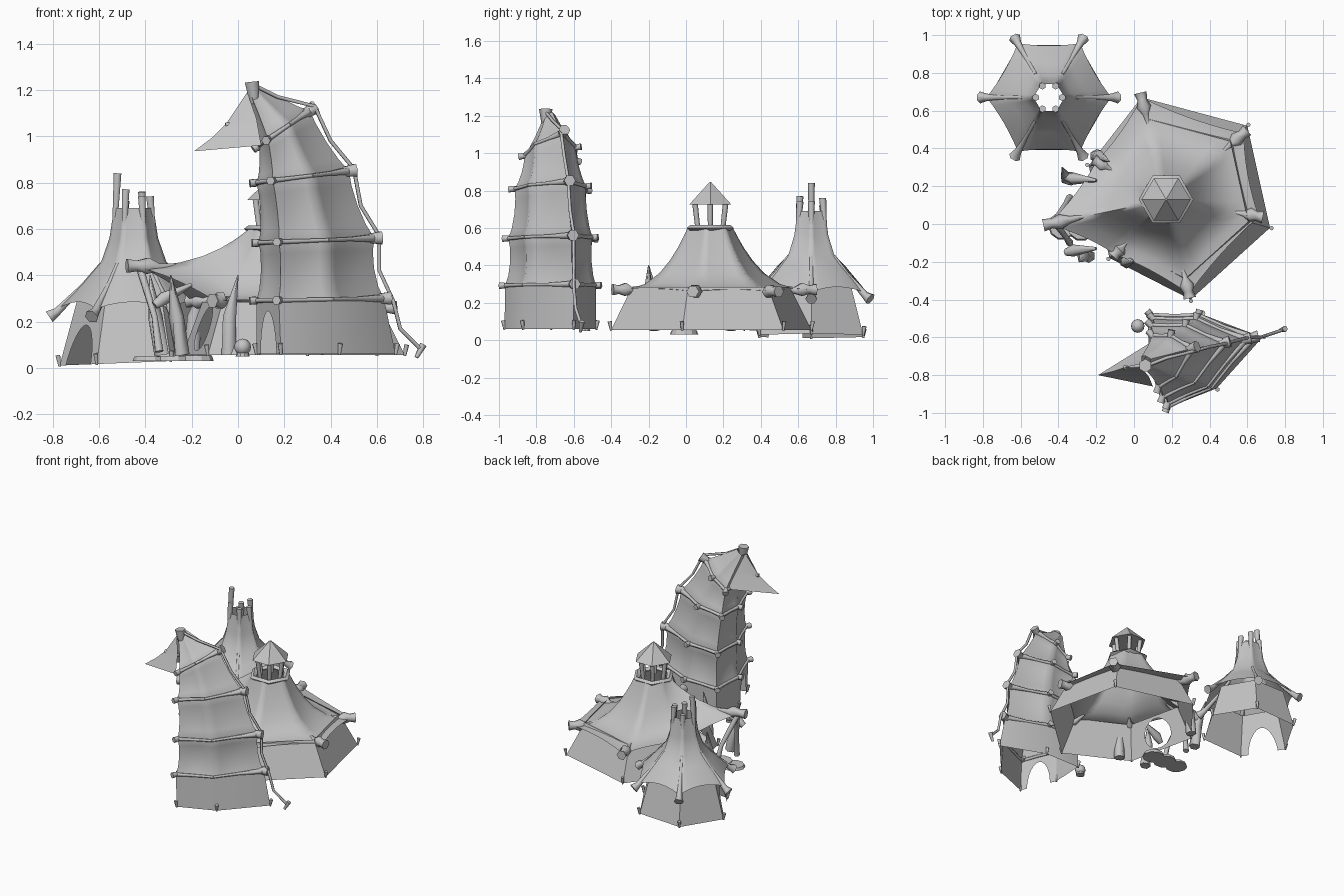
import bpy, bmesh, math
from mathutils import Vector as V

if "Cube" in bpy.data.objects:
    bpy.data.objects.remove(bpy.data.objects["Cube"])

canvas = bpy.data.materials.new("canvas_grey")
canvas.use_nodes = True
GREY = (0.55, 0.55, 0.55, 1)
canvas.diffuse_color = GREY
canvas.node_tree.nodes["Principled BSDF"].inputs["Base Color"].default_value = GREY


def finish(name, bm, angle=50):
    bmesh.ops.remove_doubles(bm, verts=bm.verts, dist=0.0005)
    bmesh.ops.recalc_face_normals(bm, faces=bm.faces)
    me = bpy.data.meshes.new(name)
    bm.to_mesh(me)
    bm.free()
    me.materials.append(canvas)
    for p in me.polygons:
        p.use_smooth = True
    me.set_sharp_from_angle(angle=math.radians(angle))
    ob = bpy.data.objects.new(name, me)
    bpy.context.collection.objects.link(ob)


def skin(bm, rings, closed=True, caps=False):
    """Join successive rings of points with quads."""
    vs = [[bm.verts.new(p) for p in r] for r in rings]
    n = len(vs[0])
    for a, b in zip(vs, vs[1:]):
        for i in range(n if closed else n - 1):
            j = (i + 1) % n
            bm.faces.new((a[i], a[j], b[j], b[i]))
    if caps:
        bm.faces.new(vs[0])
        bm.faces.new(vs[-1])


def loft(name, rings, caps=False, angle=50):
    bm = bmesh.new()
    skin(bm, rings, True, caps)
    finish(name, bm, angle)


def tube(name, pts, radii, sides=6):
    pts = [V(p) for p in pts]
    rings = []
    for i, p in enumerate(pts):
        d = pts[min(i + 1, len(pts) - 1)] - pts[max(i - 1, 0)]
        q = d.to_track_quat('Z', 'Y')
        ring = [math.tau * k / sides for k in range(sides)]
        rings.append([p + q @ V((math.cos(t), math.sin(t), 0)) * radii[i] for t in ring])
    loft(name, rings, True, 65)


def drape(corners, centre, sag, lift=0.0, n=6):
    """Subdivide a ring of corners, pulling each edge inward and up."""
    out = []
    for a, b in zip(corners, corners[1:] + corners[:1]):
        for k in range(n):
            u = k / n
            p = a.lerp(b, u)
            w = 4 * u * (1 - u)
            flat = V((centre.x - p.x, centre.y - p.y, 0)) * sag * w
            out.append(p + flat + V((0, 0, lift * w)))
    return out


def walls(name, low, high, door, half, height, arch=True):
    """Flat wall panels, one of them pierced by an arch or a round hole."""
    bm = bmesh.new()
    for i in range(len(low)):
        j = (i + 1) % len(low)

        def at(u, v):
            return low[i].lerp(low[j], u).lerp(high[i].lerp(high[j], u), v)
        if i != door:
            skin(bm, [[at(0, 0), at(1, 0)], [at(0, 1), at(1, 1)]], False)
            continue
        span = math.pi if arch else math.tau
        inner, outer = [], []
        for k in range(25):
            c, s = math.cos(span * k / 24), math.sin(span * k / 24)
            m = max(abs(c), abs(s))
            base, size = (0, 1) if arch else (0.5, 0.5)
            inner.append(at(0.5 + half * c, base + height * s))
            outer.append(at(0.5 + 0.5 * c / m, base + size * s / m))
        skin(bm, [inner, outer], False)
    finish(name, bm, 40)


def pegs(name, corners, centre):
    for i, p in enumerate(corners):
        out = V((p.x - centre.x, p.y - centre.y, 0)).normalized()
        tube(f"{name}_{i}", [p - V((0, 0, 0.004)), p + out * 0.008 + V((0, 0, 0.045))], [0.006, 0.012])


def ball(name, p, r):
    bm = bmesh.new()
    bmesh.ops.create_uvsphere(bm, u_segments=12, v_segments=8, radius=r)
    bmesh.ops.translate(bm, verts=bm.verts, vec=p)
    finish(name, bm)


def disc(name, p, r, h, sides=10, top=0.9):
    rings = [[p + V((math.cos(t) * r * s, math.sin(t) * r * s, z))
              for t in [math.tau * k / sides for k in range(sides)]] for s, z in ((1, 0), (top, h))]
    loft(name, rings, True, 30)


# ---- Small six-sided tent ----
c = V((-0.45, 0.67, 0))
dirs = [V((math.cos(k * math.pi / 3), math.sin(k * math.pi / 3), 0)) for k in range(6)]
profile = [(0.085, 0.69), (0.105, 0.56), (0.14, 0.46), (0.22, 0.365), (0.33, 0.255)]
loft("small_tent_roof", [drape([c + d * r + V((0, 0, z)) for d in dirs], c, 0.04, 0.03 * (z < 0.4))
                         for r, z in profile], angle=80)
foot = [c + d * 0.32 for d in dirs]
for p in foot:
    p.z = 0.01 + 0.04 * (p.x + 0.77)
walls("small_tent_wall", foot, [c + d * 0.245 + V((0, 0, 0.29)) for d in dirs], 3, 0.33, 0.62)
pegs("small_tent_peg", foot, c)
for i, (d, top) in enumerate(zip(dirs, (0.74, 0.76, 0.72, 0.84, 0.77, 0.74))):
    tube(f"small_tent_rib_{i}", [c + d * r + V((0, 0, z - 0.012)) for r, z in profile[2:]]
         + [c + d * 0.365 + V((0, 0, 0.22))], [0.01, 0.012, 0.02, 0.032])
    tube(f"small_tent_pole_{i}", [c + d * 0.085 + V((0, 0, 0.56)), c + d * 0.07 + V((0, 0, top))],
         [0.011, 0.019])

# ---- Large tent with a porch ridge ----
c = V((0.17, 0.13, 0))
eaves = [V(p) for p in ((0.66, 0.04, 0.26), (0.58, 0.48, 0.26), (0.04, 0.67, 0.27), (-0.2, 0.33, 0.29),
                        (-0.45, 0.0, 0.44), (-0.1, -0.16, 0.29), (0.29, -0.37, 0.27))]


def ridge(e, t, drop=0.0):
    d = V((e.x - c.x, e.y - c.y, 0))
    r = 0.125 + (d.length - 0.125) * t
    return c + d.normalized() * r + V((0, 0, e.z - drop + (0.6 - e.z) * max(0, 1 - t) ** 2.6))


steps = [0, 0.06, 0.14, 0.25, 0.4, 0.6, 0.8, 1]
loft("large_tent_roof", [drape([ridge(e, t) for e in eaves], c, 0.12 * t * (1.3 - t), 0.01 * t)
                         for t in steps], angle=80)
for i, e in enumerate(eaves):
    tube(f"large_tent_rib_{i}", [ridge(e, t, d) for t, d in ((0.6, 0.01), (0.78, 0.01), (0.88, 0), (0.97, 0),
                                                             (1.06, 0))], [0.006, 0.02, 0.04, 0.026, 0.034])
foot = [V((x, y, 0.055)) for x, y in ((0.72, -0.02), (0.6, 0.52), (0.04, 0.67), (-0.24, 0.31),
                                      (-0.13, -0.18), (0.3, -0.4))]
high = [c.lerp(p, 0.79) for p in foot]
for p in high:
    p.z = 0.285
walls("large_tent_wall", foot, high, 3, 0.24, 0.42, False)
pegs("large_tent_peg", foot, c)

# Smoke vent with posts and a pointed cap
loft("vent_collar", [[c + d * r + V((0, 0, z)) for d in dirs]
                     for r, z in ((0.125, 0.585), (0.145, 0.6), (0.125, 0.615), (0.1, 0.6))])
for i, d in enumerate(dirs):
    tube(f"vent_post_{i}", [c + d * 0.075 + V((0, 0, 0.58)), c + d * 0.095 + V((0, 0, 0.735))], [0.013, 0.015])
disc("vent_cap", c + V((0, 0, 0.725)), 0.13, 0.12, 6, 0.04)

# Porch: steps, tusks, posts and spikes
for i, (x, r) in enumerate(((-0.18, 0.075), (-0.28, 0.08), (-0.38, 0.075))):
    disc(f"porch_step_{i}", V((x, -0.01, 0.03)), r, 0.024 - 0.003 * i)
for i, (x, y, tx, ty) in enumerate(((-0.24, -0.17, -0.29, -0.2), (-0.04, -0.2, 0.0, -0.2),
                                    (-0.33, 0.24, -0.38, 0.3), (-0.2, 0.36, -0.13, 0.33))):
    tube(f"tusk_{i}", [(x, y, 0.055), ((x * 2 + tx) / 3 - 0.01, y, 0.22), (tx, ty, 0.4)], [0.036, 0.033, 0.003])
for i, s in enumerate((-1, 1)):
    tube(f"porch_post_{i}", [(-0.34, 0.02 + s * 0.12, 0.07), (-0.36, 0.02 + s * 0.09, 0.22),
                             (-0.42, 0.01, 0.42)], [0.02, 0.014, 0.018])
    tube(f"porch_spike_{i}", [(-0.2, 0.05 + s * 0.18, 0.36), (-0.32, 0.05 + s * 0.19, 0.3),
                              (-0.36, 0.05 + s * 0.2, 0.27)], [0.008, 0.032, 0.02])

# ---- Leaning tower tent ----
plan = [V(p) for p in ((0.66, -0.6, 0), (0.36, -0.48, 0), (0.1, -0.48, 0),
                       (0.09, -0.72, 0), (0.19, -0.97, 0), (0.43, -0.87, 0))]


def level(xl, xr, zl, zr, s):
    out = []
    for p in plan:
        u = (p.x - 0.09) / 0.57
        out.append(V((xl + (xr - xl) * u, -0.73 + (p.y + 0.73) * s, zl + (zr - zl) * u)))
    return out


def middle(ring):
    return sum(ring, V((0, 0, 0))) / len(ring)


levels = [level(*a) for a in ((0.08, 0.68, 0.06, 0.06, 1), (0.08, 0.63, 0.29, 0.3, 0.99),
                              (0.09, 0.59, 0.54, 0.56, 0.92), (0.08, 0.48, 0.8, 0.85, 0.78),
                              (0.09, 0.31, 0.96, 1.11, 0.56), (0.04, 0.09, 1.19, 1.22, 0.12))]
walls("tower_wall", levels[0], levels[1], 3, 0.32, 0.8)
rings = []
for a, b in zip(levels[1:], levels[2:]):
    rings.append(drape(a, middle(a), 0.02))
    for u, waist in ((0.2, 0.05), (0.5, 0.07), (0.8, 0.05)):
        m = [p.lerp(q, u) for p, q in zip(a, b)]
        m = [p.lerp(middle(m), waist) for p in m]
        rings.append(drape(m, middle(m), 0.06))
rings.append(drape(levels[-1], middle(levels[-1]), 0))
loft("tower_canvas", rings, angle=80)
pegs("tower_peg", levels[0], middle(levels[0]))
for k, ring in enumerate(levels[1:5]):
    m = middle(ring)
    for i, p in enumerate(ring):
        q = ring[(i + 1) % 6]
        ends = [0.02 if i == 0 else 0.009 if i == 5 else 0.012,
                0.02 if i == 5 else 0.009 if i == 4 else 0.012]
        tube(f"tower_hoop_{k}_{i}", [p, p.lerp(q, 0.5).lerp(m, 0.02), q], [ends[0], 0.01, ends[1]])
        if i < 5:
            d = (p - m).normalized()
            big = 1.6 if i == 0 else 1
            tube(f"tower_hoop_end_{k}_{i}", [p - d * 0.05, p + d * 0.03], [0.012 * big, 0.02 * big])
tube("tower_tip", [(0.07, -0.75, 1.14), (0.06, -0.75, 1.235)], [0.02, 0.036])

# Beak-shaped awning at the top of the tower
rim = [V((0.1, -0.86, 0.96)), V((-0.19, -0.8, 0.935)), V((0.1, -0.62, 0.96))]
fold = [V((0.04, -0.76, 1.19)), V((-0.05, -0.76, 1.055)), V((0.04, -0.74, 1.19))]
bm = bmesh.new()
skin(bm, [rim, [a.lerp(b, 0.5) + V((0.01, 0, 0)) for a, b in zip(rim, fold)], fold], False)
finish("tower_awning", bm)
tube("awning_spar", [(0.05, -0.75, 1.04), (-0.055, -0.76, 1.05)], [0.01, 0.012])

# Guy rope down the tower's outer ridge
rope = [(0.07, -0.75, 1.22), (0.17, -0.71, 1.17), (0.33, -0.67, 1.13), (0.4, -0.65, 0.98), (0.5, -0.63, 0.86),
        (0.53, -0.62, 0.7), (0.61, -0.6, 0.57), (0.61, -0.6, 0.42), (0.67, -0.6, 0.29), (0.7, -0.59, 0.17),
        (0.79, -0.56, 0.08)]
tube("guy_rope", rope, [0.009] * len(rope))
tube("guy_peg", [(0.77, -0.565, 0.045), (0.8, -0.555, 0.1)], [0.009, 0.016])
ball("tower_lamp", (0.02, -0.54, 0.09), 0.036)
disc("tower_lamp_foot", V((0.02, -0.54, 0.05)), 0.03, 0.015)
